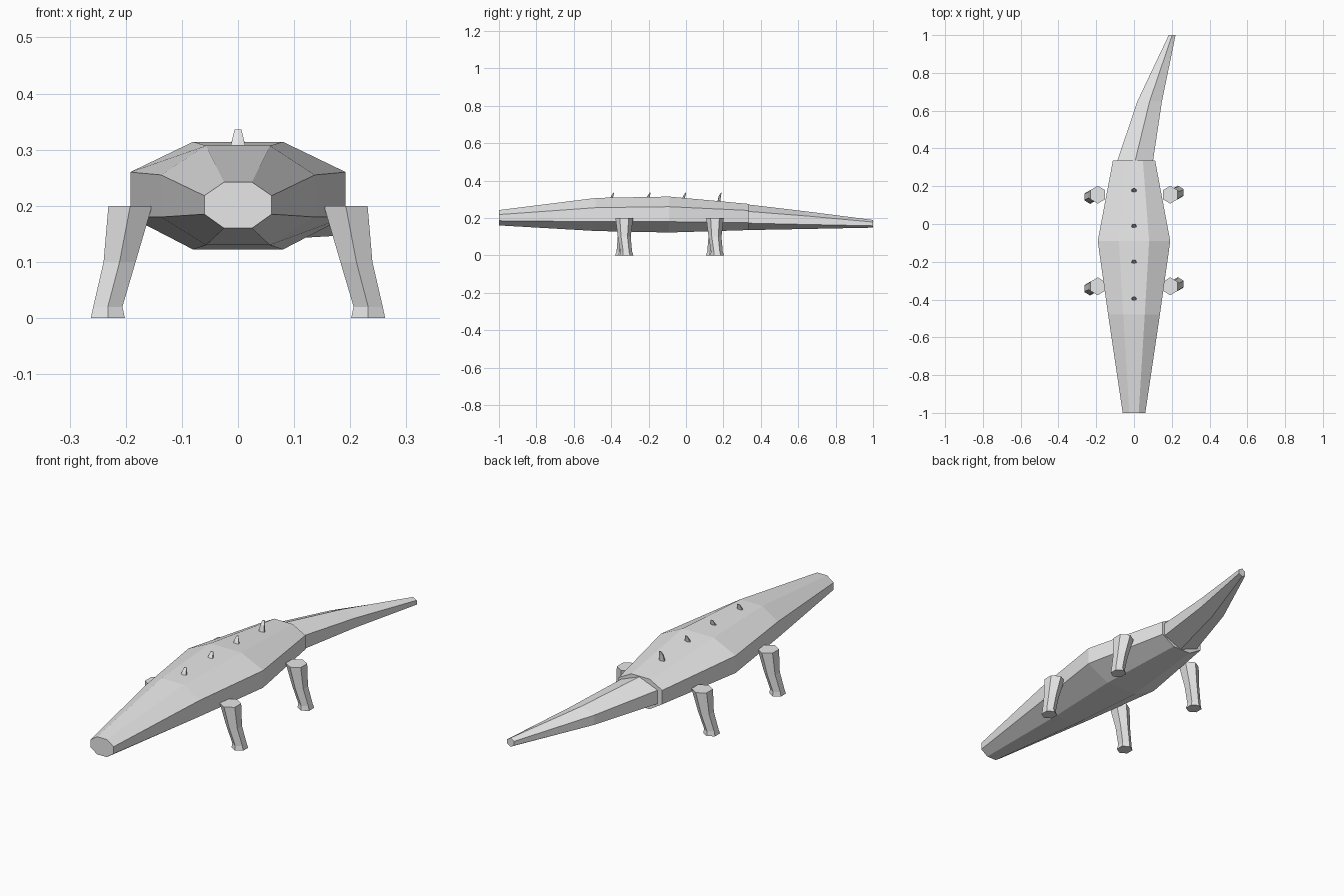
import bpy, bmesh, math

cube = bpy.data.objects.get("Cube")
if cube:
    bpy.data.objects.remove(cube, do_unlink=True)

grey = bpy.data.materials.new("plain_grey")
grey.use_nodes = True
grey.diffuse_color = (0.8, 0.8, 0.8, 1)
grey.node_tree.nodes["Principled BSDF"].inputs["Base Color"].default_value = (0.8, 0.8, 0.8, 1)


def loft(name, rings):
    """Skin a list of equal-sized point rings and cap both ends."""
    bm = bmesh.new()
    loops = [[bm.verts.new(p) for p in ring] for ring in rings]
    n = len(loops[0])
    for a, b in zip(loops, loops[1:]):
        for i in range(n):
            j = (i + 1) % n
            bm.faces.new((a[i], a[j], b[j], b[i]))
    bm.faces.new(loops[0])
    bm.faces.new(loops[-1])
    bmesh.ops.recalc_face_normals(bm, faces=bm.faces)
    mesh = bpy.data.meshes.new(name)
    bm.to_mesh(mesh)
    bm.free()
    mesh.materials.append(grey)
    obj = bpy.data.objects.new(name, mesh)
    bpy.context.collection.objects.link(obj)
    return obj


def octagon(y, side, flat, bottom, low, high, top):
    right = [(flat, y, bottom), (side, y, low), (side, y, high), (flat, y, top)]
    return right + [(-x, y, z) for x, y, z in reversed(right)]


def tail_ring(x, y, half, bottom, low, high, top):
    return [(x, y, bottom), (x + half, y, low), (x + half, y, high),
            (x, y, top), (x - half, y, high), (x - half, y, low)]


def flat_ring(x, y, z, rx, ry):
    """Horizontal hexagon with corners towards the front and back."""
    angles = [math.radians(30 + 60 * i) for i in range(6)]
    return [(x + rx * math.cos(a), y + ry * math.sin(a), z) for a in angles]


# Body with a blunt snout
loft("body", [
    octagon(-1.0, 0.06, 0.025, 0.16, 0.185, 0.218, 0.242),
    octagon(-0.48, 0.137, 0.057, 0.13, 0.18, 0.255, 0.307),
    octagon(-0.09, 0.192, 0.08, 0.122, 0.18, 0.26, 0.314),
    octagon(0.335, 0.112, 0.047, 0.135, 0.175, 0.24, 0.275),
])

# Tail sweeping to the left
loft("tail", [
    tail_ring(0.005, 0.33, 0.095, 0.135, 0.172, 0.235, 0.272),
    tail_ring(0.083, 0.65, 0.065, 0.141, 0.165, 0.21, 0.234),
    tail_ring(0.202, 1.0, 0.018, 0.148, 0.158, 0.178, 0.189),
])

# Splayed legs: height, outward distance, sideways drift, radius
LEG = [(0.0, 0.232, 0.012, 0.035), (0.02, 0.232, 0.010, 0.030),
       (0.10, 0.211, 0.0, 0.033), (0.20, 0.192, 0.0, 0.045)]
for label, y in (("front", -0.33), ("back", 0.155)):
    for side, sign in (("left", 1), ("right", -1)):
        loft(f"{label}_leg_{side}", [
            flat_ring(sign * out, y + sign * drift, z, r, r * 1.05)
            for z, out, drift, r in LEG])

# Back spikes leaning towards the tail
for i, (y, base) in enumerate([(-0.40, 0.30), (-0.205, 0.305), (-0.015, 0.30), (0.175, 0.285)]):
    loft(f"back_spike_{i + 1}", [
        flat_ring(0, y, base, 0.017, 0.008),
        flat_ring(0, y + 0.006, 0.318, 0.012, 0.006),
        flat_ring(0, y + 0.014, 0.336, 0.007, 0.002),
    ])
